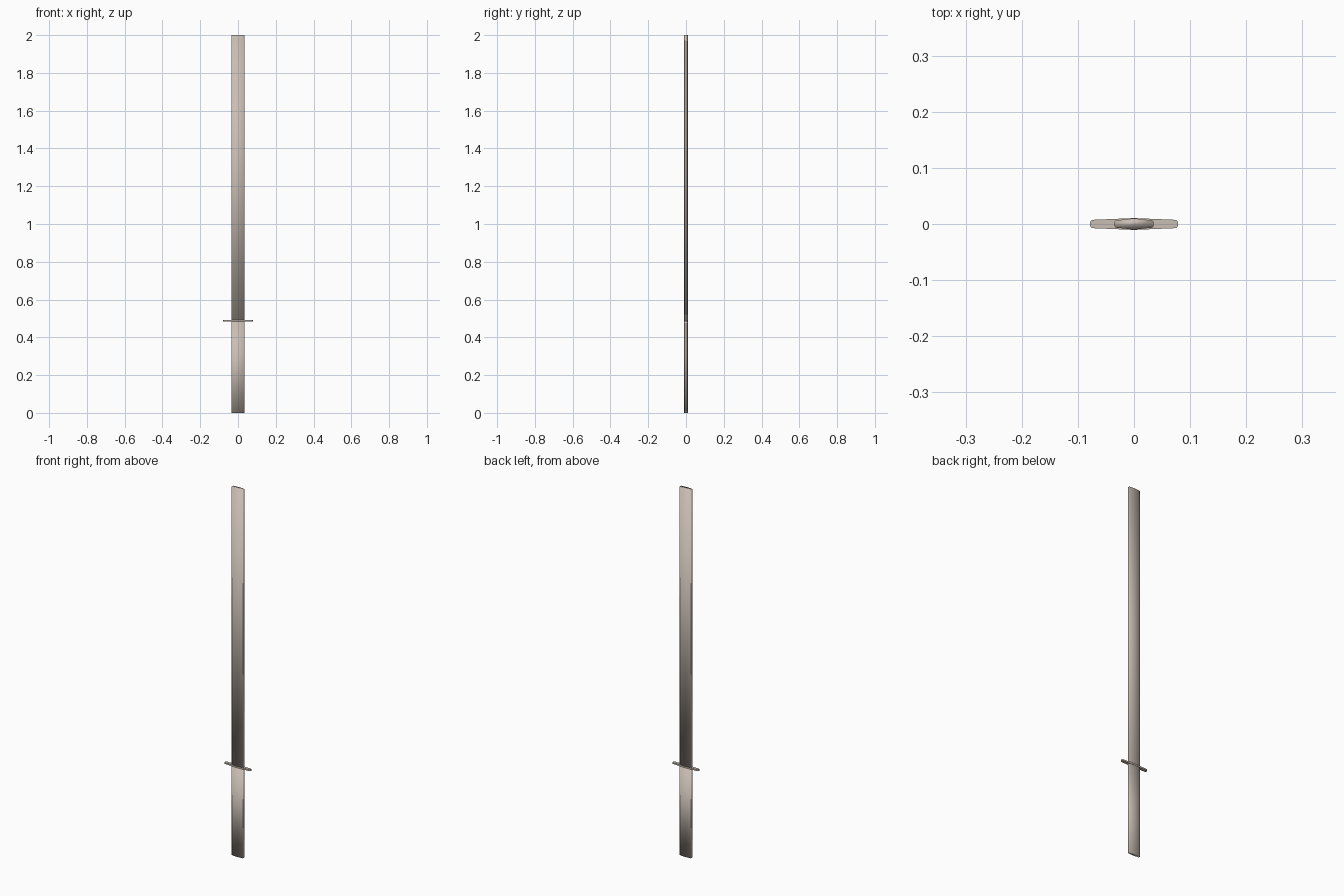
import bpy, bmesh, math

if "Cube" in bpy.data.objects:
    bpy.data.objects.remove(bpy.data.objects["Cube"])

mat = bpy.data.materials.new("warm_grey")
mat.diffuse_color = (0.58, 0.51, 0.45, 1)
mat.use_nodes = True
mat.node_tree.nodes["Principled BSDF"].inputs["Base Color"].default_value = mat.diffuse_color


def section(half_w, end_y, mid_y, r, steps):
    """Flat section with a central ridge and rounded narrow ends."""
    quarter = [(0, -mid_y)]
    for i in range(steps + 1):
        a = math.pi / 2 * (1 - i / steps)
        quarter.append((half_w - r + r * math.cos(a), -(end_y - r + r * math.sin(a))))
    right = quarter + [(x, -y) for x, y in reversed(quarter)]
    # mirror the right half to the left, skipping ridge points
    pts = right + [(-x, -y) for x, y in right[1:-1]]
    out = []
    for p in pts:
        if not out or math.dist(p, out[-1]) > 1e-6:
            out.append(p)
    return out


def prism(name, pts, z0, z1, sharp):
    bm = bmesh.new()
    base = bm.faces.new([bm.verts.new((x, y, z0)) for x, y in pts])
    top = bmesh.ops.extrude_face_region(bm, geom=[base], use_keep_orig=True)["geom"]
    for v in (g for g in top if isinstance(g, bmesh.types.BMVert)):
        v.co.z = z1
    bmesh.ops.recalc_face_normals(bm, faces=bm.faces)
    for f in bm.faces:
        f.smooth = True
    if sharp:
        for e in bm.edges:
            if len(e.link_faces) == 2 and e.calc_face_angle(0) > math.radians(50):
                e.smooth = False
    me = bpy.data.meshes.new(name)
    bm.to_mesh(me)
    bm.free()
    me.materials.append(mat)
    ob = bpy.data.objects.new(name, me)
    bpy.context.collection.objects.link(ob)
    return ob


# handle and blade share one ridged section; normals flow over the caps
bar = section(0.0345, 0.0065, 0.0100, 0.002, 1)
prism("handle", bar, 0.0, 0.485, False)
prism("blade", bar, 0.491, 2.0, False)

# thin cross guard with rounded ends
prism("guard", section(0.0785, 0.0075, 0.0105, 0.006, 4), 0.484, 0.492, True)
